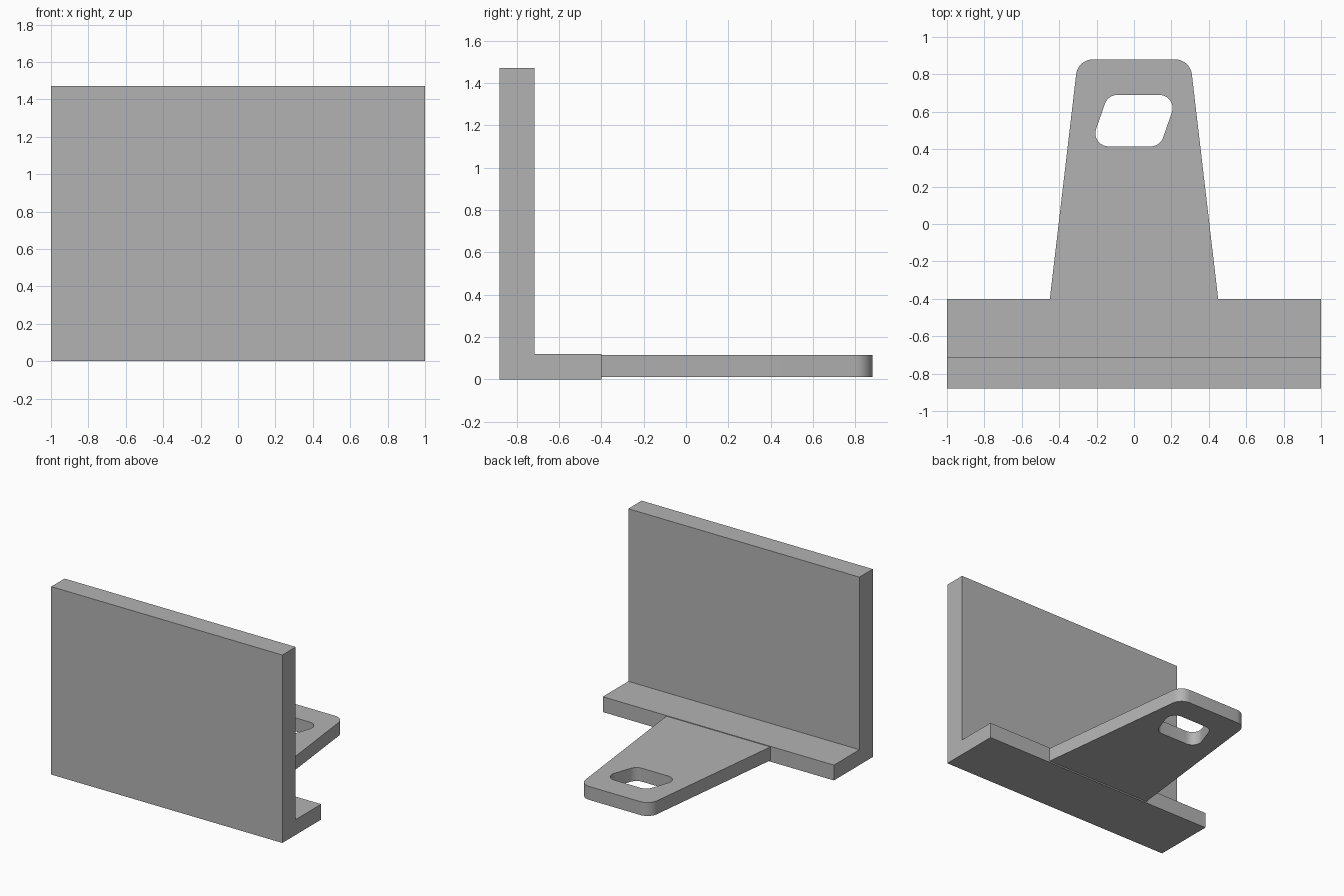
import bpy
import bmesh
import math
from mathutils import Vector, Matrix

cube = bpy.data.objects.get("Cube")
if cube:
    bpy.data.objects.remove(cube, do_unlink=True)

grey = bpy.data.materials.new("plain grey")
grey.use_nodes = True
grey.diffuse_color = (0.45, 0.45, 0.45, 1)
grey.node_tree.nodes["Principled BSDF"].inputs["Base Color"].default_value = grey.diffuse_color


def rounded(corners, steps=10):
    """Outline of a counter-clockwise polygon; each corner is (x, y, radius)."""
    points = []
    for i, (x, y, r) in enumerate(corners):
        p = Vector((x, y))
        if r == 0:
            points.append(p)
            continue
        a = (Vector(corners[i - 1][:2]) - p).normalized()
        b = (Vector(corners[(i + 1) % len(corners)][:2]) - p).normalized()
        half = a.angle(b) / 2
        centre = p + (a + b).normalized() * r / math.sin(half)
        arm = p + a * r / math.tan(half) - centre
        turn = math.pi - 2 * half
        points += [centre + Matrix.Rotation(turn * k / steps, 2) @ arm
                   for k in range(steps + 1)]
    return points


def extrude_part(name, outlines, depth, matrix):
    """Fill the outlines (inner ones are holes), extrude along z, then place."""
    bm = bmesh.new()
    for outline in outlines:
        verts = [bm.verts.new((p[0], p[1], 0)) for p in outline]
        for i, v in enumerate(verts):
            bm.edges.new((verts[i - 1], v))
    bmesh.ops.triangle_fill(bm, use_beauty=True, edges=bm.edges[:], normal=(0, 0, 1))
    grown = bmesh.ops.extrude_face_region(bm, geom=bm.faces[:], use_keep_orig=True)
    moved = [g for g in grown["geom"] if isinstance(g, bmesh.types.BMVert)]
    bmesh.ops.translate(bm, verts=moved, vec=(0, 0, depth))
    bmesh.ops.transform(bm, matrix=matrix, verts=bm.verts[:])
    bmesh.ops.recalc_face_normals(bm, faces=bm.faces[:])
    mesh = bpy.data.meshes.new(name)
    bm.to_mesh(mesh)
    bm.free()
    mesh.materials.append(grey)
    obj = bpy.data.objects.new(name, mesh)
    bpy.context.collection.objects.link(obj)
    bpy.ops.object.select_all(action="DESELECT")
    obj.select_set(True)
    bpy.context.view_layer.objects.active = obj
    bpy.ops.object.shade_smooth_by_angle(angle=math.radians(30))
    return obj


# Upright plate and foot: an L profile in y and z, swept along x
profile = [(-0.88, 0), (-0.40, 0), (-0.40, 0.12), (-0.715, 0.12),
           (-0.715, 1.47), (-0.88, 1.47)]
sweep = Matrix(((0, 0, 1, -1), (1, 0, 0, 0), (0, 1, 0, 0), (0, 0, 0, 1)))
extrude_part("angle_plate", [profile], 2, sweep)

# Tapered tongue with a slanted, rounded slot
tongue = rounded([(-0.45, -0.40, 0), (0.45, -0.40, 0),
                  (0.30, 0.88, 0.09), (-0.30, 0.88, 0.09)])
slot = rounded([(-0.235, 0.415, 0.07), (0.139, 0.415, 0.07),
                (0.235, 0.69, 0.07), (-0.139, 0.69, 0.07)])
extrude_part("slotted_tongue", [tongue, slot], 0.105, Matrix.Translation((0, 0, 0.01)))
